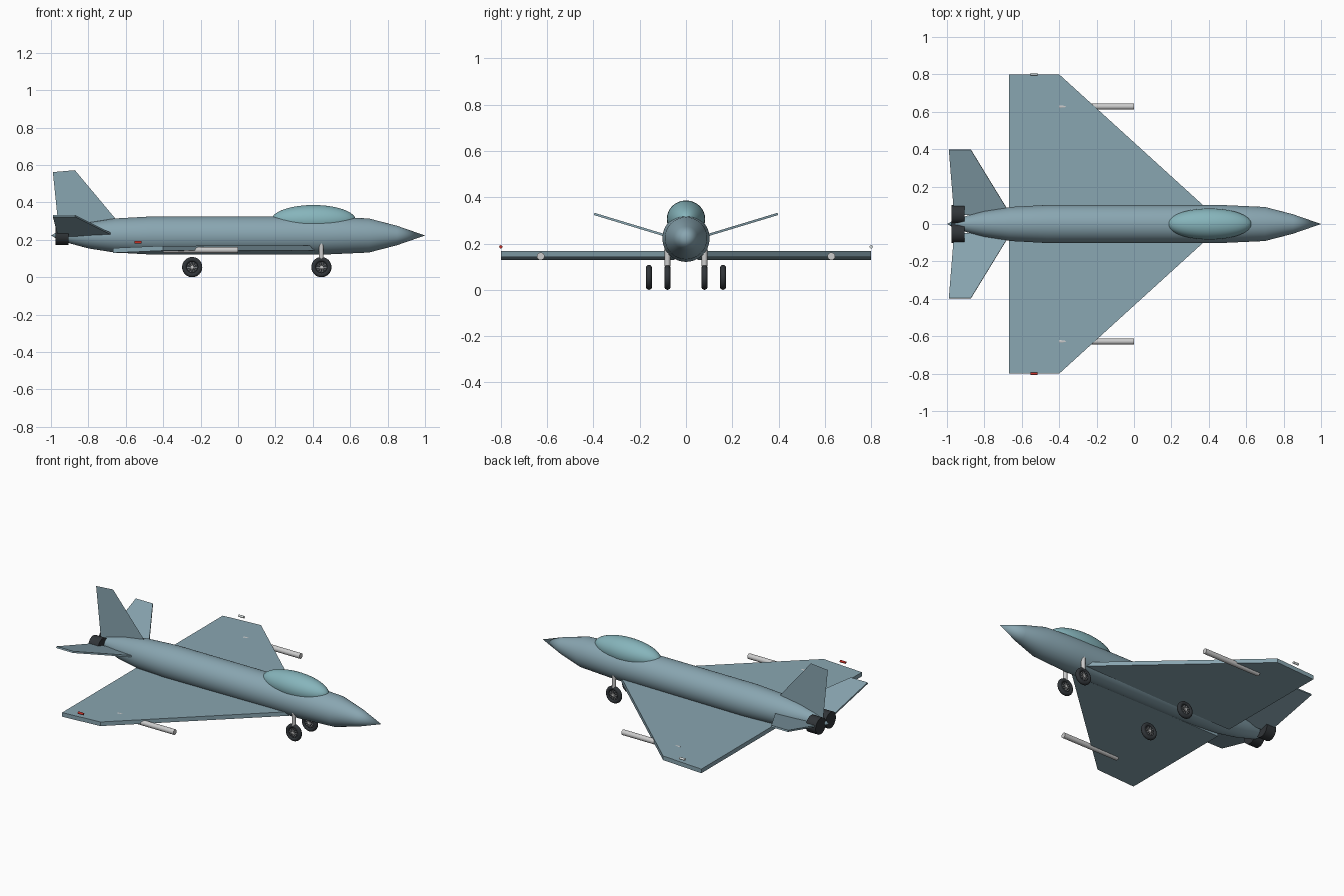
import bpy, bmesh, math
from mathutils import Vector

if "Cube" in bpy.data.objects:
    bpy.data.objects.remove(bpy.data.objects["Cube"])

def material(name, rgb):
    m = bpy.data.materials.new(name)
    m.diffuse_color = (*rgb, 1)
    m.use_nodes = True
    m.node_tree.nodes["Principled BSDF"].inputs["Base Color"].default_value = m.diffuse_color
    return m

PAINT = material("blue_grey_paint", (0.25, 0.38, 0.44))
GLASS = material("canopy_glass", (0.24, 0.46, 0.50))
METAL = material("light_metal", (0.62, 0.62, 0.62))
DARK = material("dark_rubber", (0.03, 0.035, 0.04))
RED = material("red_light", (0.6, 0.03, 0.02))
PALE = material("pale_light", (0.7, 0.75, 0.75))
AXIS_Z = 0.223

def finish(obj, name, mat, smooth=True):
    obj.name = name
    obj.data.materials.clear()
    obj.data.materials.append(mat)
    if smooth:
        bpy.ops.object.select_all(action='DESELECT')
        obj.select_set(True)
        bpy.context.view_layer.objects.active = obj
        bpy.ops.object.shade_smooth_by_angle(angle=math.radians(35))
    return obj

def from_bmesh(bm, name, mat, smooth=False):
    bmesh.ops.recalc_face_normals(bm, faces=bm.faces)
    me = bpy.data.meshes.new(name)
    bm.to_mesh(me)
    bm.free()
    obj = bpy.data.objects.new(name, me)
    bpy.context.collection.objects.link(obj)
    return finish(obj, name, mat, smooth)

def rod(name, a, b, r, mat, sides=24):
    a, b = Vector(a), Vector(b)
    bpy.ops.mesh.primitive_cylinder_add(vertices=sides, radius=r, depth=(b - a).length, location=(a + b) / 2)
    obj = bpy.context.object
    obj.rotation_euler = (b - a).to_track_quat('Z', 'Y').to_euler()
    return finish(obj, name, mat)

def panel(name, corners, thickness, mat, normal=(0, 0, 1)):
    """Flat slab from a four-cornered outline."""
    bm = bmesh.new()
    n = Vector(normal).normalized() * thickness / 2
    top = [bm.verts.new(Vector(c) + n) for c in corners]
    if thickness == 0:
        bm.faces.new(top)
    else:
        low = [bm.verts.new(Vector(c) - n) for c in corners]
        bm.faces.new(top)
        bm.faces.new(low[::-1])
        for i in range(len(top)):
            j = (i + 1) % len(top)
            bm.faces.new((top[i], low[i], low[j], top[j]))
    return from_bmesh(bm, name, mat)

# Fuselage: lathed profile along x
profile = [(-1, 0), (-0.97, 0.016), (-0.9, 0.042), (-0.8, 0.069), (-0.66, 0.091), (-0.46, 0.102),
           (0.46, 0.102), (0.7, 0.091), (0.85, 0.052), (1, 0)]
bm = bmesh.new()
pts = [bm.verts.new((x, 0, AXIS_Z + r)) for x, r in profile]
edges = [bm.edges.new(p) for p in zip(pts, pts[1:])]
bmesh.ops.spin(bm, geom=pts + edges, cent=(0, 0, AXIS_Z), axis=(1, 0, 0), angle=math.tau, steps=48)
bmesh.ops.remove_doubles(bm, verts=bm.verts, dist=1e-5)
from_bmesh(bm, "fuselage", PAINT, True)

# Canopy
bpy.ops.mesh.primitive_uv_sphere_add(segments=48, ring_count=24, radius=1, location=(0.404, 0, 0.306))
canopy = bpy.context.object
canopy.scale = (0.225, 0.083, 0.08)
finish(canopy, "canopy", GLASS)

# Vertical fin, paper thin
panel("vertical_fin", [(-0.99, 0, 0.562), (-0.872, 0, 0.572), (-0.59, 0, 0.235), (-0.955, 0, 0.225)], 0, PAINT)

def wheel(name, x, y):
    z, r = 0.054, 0.041
    bpy.ops.mesh.primitive_torus_add(major_segments=40, minor_segments=14, major_radius=r, minor_radius=0.013,
                                     location=(x, y, z), rotation=(math.pi / 2, 0, 0))
    finish(bpy.context.object, name + "_tyre", DARK)
    rod(name + "_disc", (x, y - 0.007, z), (x, y + 0.007, z), 0.032, DARK, 32)
    rod(name + "_hub", (x, y - 0.011, z), (x, y + 0.011, z), 0.008, METAL, 16)
    for i in range(5):
        a = math.pi * i / 5
        d = Vector((math.cos(a), 0, math.sin(a))) * 0.027
        c = Vector((x, y, z))
        for side in (-1, 1):
            o = Vector((0, side * 0.0075, 0))
            rod(f"{name}_spoke", c - d + o, c + d + o, 0.0018, METAL, 6)

# Mirrored parts on both sides
for s, label in ((-1, "right"), (1, "left")):
    panel(label + "_wing", [(0.425, s * 0.05, 0.156), (-0.4, s * 0.8, 0.155),
                            (-0.667, s * 0.8, 0.143), (-0.667, s * 0.05, 0.143)], 0.026, PAINT)
    panel(label + "_tailplane", [(-0.66, s * 0.05, 0.223), (-0.872, s * 0.397, 0.328),
                                 (-0.99, s * 0.397, 0.328), (-0.962, s * 0.05, 0.223)],
          0.01, PAINT, (0, -s * 0.29, 0.957))
    rod(label + "_nozzle", (-0.975, s * 0.05, AXIS_Z), (-0.907, s * 0.05, AXIS_Z), 0.051, DARK, 32)
    rod(label + "_wing_pod", (-0.4, s * 0.628, 0.145), (0, s * 0.628, 0.145), 0.0165, METAL)
    rod(label + "_tip_light", (-0.554, s * 0.8, 0.186), (-0.517, s * 0.8, 0.186), 0.007, RED if s < 0 else PALE, 16)
    rod(label + "_front_strut", (0.446, s * 0.08, 0.1), (0.446, s * 0.08, 0.2), 0.012, METAL)
    wheel(label + "_front_wheel", 0.446, s * 0.08)
    wheel(label + "_rear_wheel", -0.245, s * 0.16)
